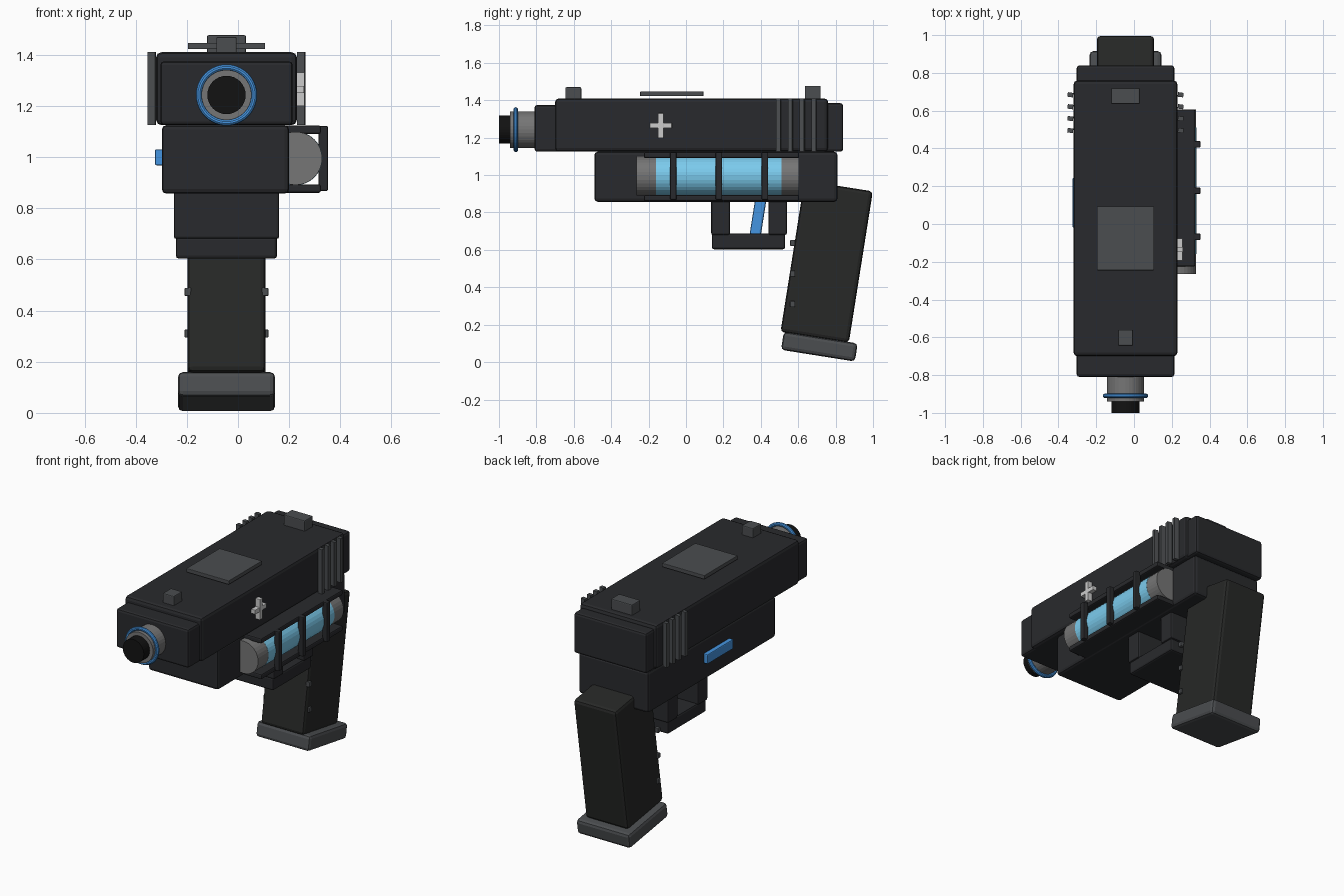
import bpy
from math import radians, pi

if "Cube" in bpy.data.objects:
    bpy.data.objects.remove(bpy.data.objects["Cube"])

CX = -0.045  # centre plane of the body


def material(name, r, g, b):
    m = bpy.data.materials.new(name)
    m.diffuse_color = (r, g, b, 1)
    m.use_nodes = True
    m.node_tree.nodes["Principled BSDF"].inputs["Base Color"].default_value = m.diffuse_color
    return m


BLACK = material("black", 0.006, 0.006, 0.006)
DARK = material("dark", 0.022, 0.023, 0.026)
GRIP = material("grip_dark", 0.02, 0.021, 0.02)
TRIM = material("trim", 0.07, 0.075, 0.08)
METAL = material("metal", 0.18, 0.18, 0.18)
BLUE = material("blue", 0.06, 0.3, 0.75)
GLOW = material("light_blue", 0.2, 0.6, 0.85)
WHITE = material("white", 0.8, 0.8, 0.8)


def finish(name, mat, bevel=0):
    o = bpy.context.object
    o.name = name
    o.data.materials.append(mat)
    if bevel:
        m = o.modifiers.new("bevel", "BEVEL")
        m.width = bevel
        m.segments = 2
    return o


def box(name, x, y, z, mat, bevel=0.006, tilt=0, turn=0):
    """Box from (min, max) ranges, optionally rotated about its centre."""
    r = (x, y, z)
    bpy.ops.mesh.primitive_cube_add(size=1, location=[(a + b) / 2 for a, b in r],
                                    rotation=(radians(tilt), 0, radians(turn)))
    o = bpy.context.object
    o.scale = [b - a for a, b in r]
    bpy.ops.object.transform_apply(location=False, rotation=False, scale=True)
    return finish(name, mat, bevel)


def tube(name, x, z, radius, y, mat):
    bpy.ops.mesh.primitive_cylinder_add(vertices=32, radius=radius, depth=y[1] - y[0],
                                        location=(x, (y[0] + y[1]) / 2, z),
                                        rotation=(pi / 2, 0, 0))
    return finish(name, mat)


def span(c, w):
    return (c - w / 2, c + w / 2)


# Slide with its front and rear blocks
box("slide", (-0.32, 0.23), (-0.70, 0.76), (1.125, 1.41), DARK, 0.02)
box("slide_nose", span(CX, 0.517), (-0.81, -0.65), (1.125, 1.375), DARK, 0.015)
box("slide_rear", span(CX, 0.517), (0.70, 0.84), (1.125, 1.385), DARK, 0.015)

# Barrel and muzzle
tube("barrel", CX, 1.243, 0.098, (-0.94, -0.70), METAL)
tube("muzzle", CX, 1.243, 0.075, (-1.0, -0.90), BLACK)
bpy.ops.mesh.primitive_torus_add(major_radius=0.108, minor_radius=0.012, major_segments=40,
                                 minor_segments=10, location=(CX, -0.91, 1.243),
                                 rotation=(pi / 2, 0, 0))
finish("muzzle_ring", BLUE)

# Sights and top plate
box("front_sight", span(CX, 0.08), (-0.645, -0.56), (1.40, 1.47), TRIM)
box("rear_sight", span(CX, 0.152), (0.635, 0.72), (1.40, 1.477), TRIM)
box("top_plate", span(CX, 0.302), (-0.245, 0.093), (1.422, 1.447), TRIM, 0.003)

# Slide serrations on both sides
for side in (-1, 1):
    for i in range(4):
        box("serration", span(CX + side * 0.292, 0.03), span(0.495 + i * 0.063, 0.024),
            (1.125, 1.41), TRIM, 0, turn=-8)

# Cross marking on the right side
box("cross_upright", (0.22, 0.26), span(-0.135, 0.028), span(1.265, 0.132), WHITE, 0.002)
box("cross_bar", (0.22, 0.258), span(-0.135, 0.118), span(1.265, 0.028), WHITE, 0.002)

# Frame and side button
box("frame", (-0.298, 0.2), (-0.49, 0.81), (0.857, 1.125), DARK, 0.018)
box("side_button", (-0.325, -0.28), (-0.02, 0.245), (0.968, 1.03), BLUE)

# Trigger guard and trigger
box("guard_front_post", span(CX, 0.412), (0.135, 0.235), (0.68, 0.88), DARK, 0.01)
box("guard_rear_post", span(CX, 0.412), (0.44, 0.54), (0.68, 0.88), DARK, 0.01)
box("guard_bottom", span(CX, 0.396), (0.138, 0.53), (0.603, 0.688), DARK, 0.012)
box("trigger", span(CX, 0.12), span(0.387, 0.06), (0.675, 0.90), BLUE, 0.01, tilt=-9)

# Grip, base and side studs
box("grip", span(CX, 0.304), span(0.752, 0.37), span(0.537, 0.82), GRIP, 0.02, tilt=-9)
box("grip_base", span(CX, 0.38), span(0.713, 0.40), span(0.083, 0.098), TRIM, 0.02, tilt=-9)
for x in (-0.196, 0.106):
    for z in (0.31, 0.473, 0.637):
        box("grip_stud", span(x, 0.026), span(0.57, 0.026), span(z, 0.032), TRIM, 0.004)

# Energy cell on the right side
tube("cell_core", 0.225, 0.995, 0.105, (-0.16, 0.51), GLOW)
tube("cell_front_cap", 0.225, 0.995, 0.104, (-0.265, -0.16), METAL)
tube("cell_rear_cap", 0.225, 0.995, 0.104, (0.51, 0.605), METAL)

# Cage around the cell
for z in (1.107, 0.877):
    box("cage_rail", (0.15, 0.324), (-0.225, 0.605), span(z, 0.033), DARK, 0.008)
for y in (-0.068, 0.176, 0.422):
    box("cage_rib", (0.315, 0.352), span(y, 0.035), (0.868, 1.122), DARK, 0.006)
